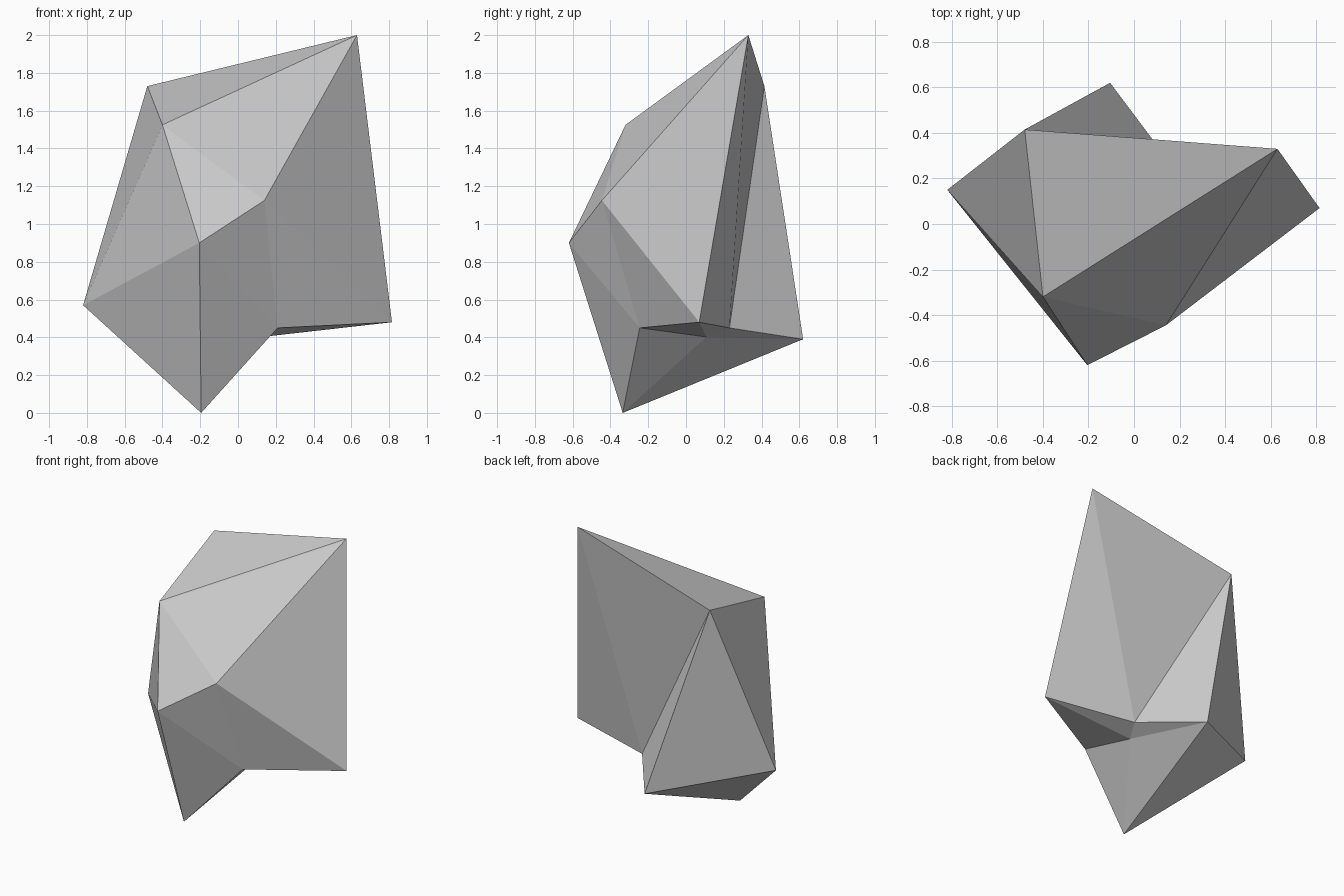
import bpy
import bmesh

if "Cube" in bpy.data.objects:
    bpy.data.objects.remove(bpy.data.objects["Cube"])

# One flat grey stone
grey = bpy.data.materials.new("stone grey")
grey.diffuse_color = (0.62, 0.62, 0.62, 1.0)
grey.use_nodes = True
grey.node_tree.nodes["Principled BSDF"].inputs["Base Color"].default_value = grey.diffuse_color

# A distorted icosahedron: peak, two rings of five corners, and a foot
peak = (0.63, 0.33, 2.0)
upper = [(-0.48, 0.415, 1.73), (-0.40, -0.32, 1.525), (0.14, -0.445, 1.125),
         (0.815, 0.07, 0.48), (0.188, 0.23, 0.45)]
lower = [(-0.82, 0.15, 0.57), (-0.205, -0.62, 0.90), (0.21, -0.245, 0.45),
         (0.126, 0.108, 0.402), (-0.105, 0.62, 0.39)]
foot = (-0.195, -0.335, 0.0)

bm = bmesh.new()
top = bm.verts.new(peak)
ring_a = [bm.verts.new(p) for p in upper]
ring_b = [bm.verts.new(p) for p in lower]
base = bm.verts.new(foot)

# Cap, zigzag band and underside, all in triangles
for i in range(5):
    j = (i + 1) % 5
    bm.faces.new((top, ring_a[i], ring_a[j]))
    bm.faces.new((ring_a[i], ring_b[i], ring_a[j]))
    bm.faces.new((ring_a[j], ring_b[i], ring_b[j]))
    bm.faces.new((base, ring_b[j], ring_b[i]))
bmesh.ops.recalc_face_normals(bm, faces=bm.faces[:])

mesh = bpy.data.meshes.new("rock")
bm.to_mesh(mesh)
bm.free()
mesh.materials.append(grey)
rock = bpy.data.objects.new("rock", mesh)
bpy.context.collection.objects.link(rock)
